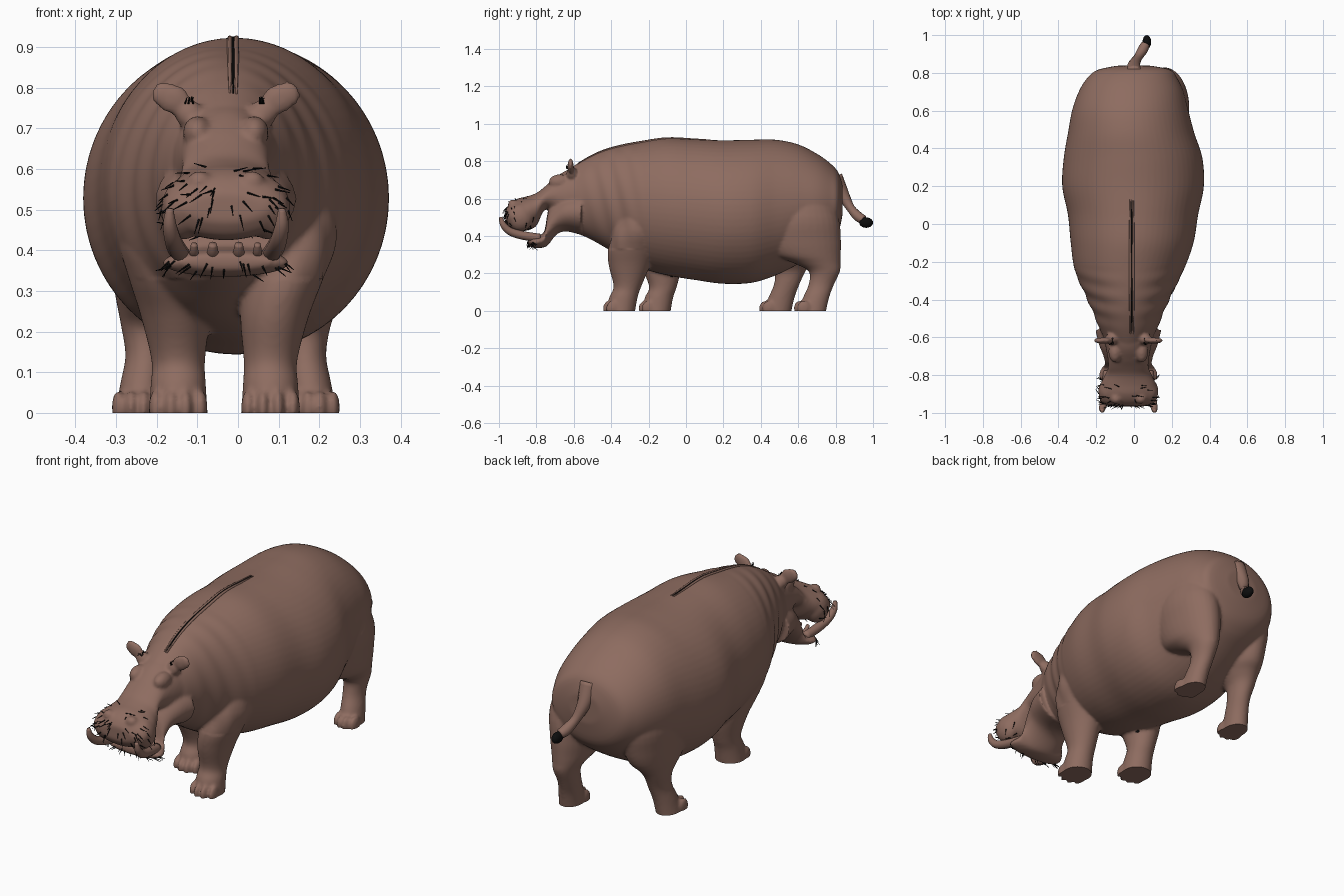
import bpy, bmesh, math, random
from mathutils import Vector, Matrix
from mathutils.bvhtree import BVHTree

random.seed(4)
cube = bpy.data.objects.get("Cube")
if cube:
    bpy.data.objects.remove(cube)


def material(name, rgb):
    m = bpy.data.materials.new(name)
    m.use_nodes = True
    m.diffuse_color = (*rgb, 1)
    bsdf = m.node_tree.nodes["Principled BSDF"]
    bsdf.inputs["Base Color"].default_value = (*rgb, 1)
    bsdf.inputs["Roughness"].default_value = 0.8
    return m


SKIN = material("brown skin", (0.27, 0.15, 0.117))
BLACK = material("black bristle", (0.004, 0.004, 0.004))
HEAD_X = -0.03


def finish(name, bm, mat):
    bmesh.ops.recalc_face_normals(bm, faces=bm.faces[:])
    me = bpy.data.meshes.new(name)
    bm.to_mesh(me)
    bm.free()
    me.materials.append(mat)
    for p in me.polygons:
        p.use_smooth = True
    ob = bpy.data.objects.new(name, me)
    bpy.context.scene.collection.objects.link(ob)
    return ob


def smooth_rows(rows, steps=4):
    """Catmull-Rom resampling of rows of numbers."""
    rows = [Vector(r) for r in rows]
    out = []
    for i in range(len(rows) - 1):
        p0, p1, p2 = rows[max(i - 1, 0)], rows[i], rows[i + 1]
        p3 = rows[min(i + 2, len(rows) - 1)]
        for k in range(steps):
            t = k / steps
            out.append(p1 + (p2 - p0) * (t / 2)
                       + (p0 * 2 - p1 * 5 + p2 * 4 - p3) * (t * t / 2)
                       + (p1 * 3 - p0 - p2 * 3 + p3) * (t ** 3 / 2))
    return out + [rows[-1]]


def skin_rings(bm, rings):
    loops = [[bm.verts.new(p) for p in ring] for ring in rings]
    n = len(loops[0])
    for a, b in zip(loops, loops[1:]):
        for i in range(n):
            bm.faces.new((a[i], a[(i + 1) % n], b[(i + 1) % n], b[i]))
    bm.faces.new(loops[0][::-1])
    bm.faces.new(loops[-1])


def circle(n):
    return [(math.cos(math.tau * i / n), math.sin(math.tau * i / n)) for i in range(n)]


def loft_y(bm, rows):
    """Rows: y, centre x, bottom z, top z, half width."""
    skin_rings(bm, [[(x + w * c, y, (lo + hi) / 2 + (hi - lo) / 2 * s) for c, s in circle(64)]
                    for y, x, lo, hi, w in smooth_rows(rows, 6)])


def loft_z(bm, rows):
    """Rows: z, centre x, centre y, radius x, radius y."""
    skin_rings(bm, [[(x + rx * c, y + ry * s, z) for c, s in circle(32)]
                    for z, x, y, rx, ry in smooth_rows(rows)])


def tube(bm, rows, sides=12):
    """Rows: x, y, z, radius along a path."""
    pts = smooth_rows(rows)
    rings = []
    for i, p in enumerate(pts):
        d = (pts[min(i + 1, len(pts) - 1)] - pts[max(i - 1, 0)]).to_3d()
        q = d.to_track_quat('Z', 'Y')
        rings.append([p.to_3d() + q @ Vector((c * p.w, s * p.w, 0)) for c, s in circle(sides)])
    skin_rings(bm, rings)


def blob(bm, pos, size, tilt=0):
    m = Matrix.Translation(pos) @ Matrix.Rotation(tilt, 4, 'Y') @ Matrix.Diagonal((*size, 1))
    bmesh.ops.create_uvsphere(bm, u_segments=16, v_segments=10, radius=1, matrix=m)


def leg(bm, foot, top, profile, spread):
    """Profile rows: z, blend towards foot, inward and backward bow, radius x, radius y."""
    f, t = Vector(foot), Vector(top)
    rows = []
    for z, k, inward, bow, rx, ry in profile:
        c = t.lerp(f, k)
        rows.append((z, c.x - math.copysign(inward, f.x), c.y + bow, rx, ry))
    loft_z(bm, rows)
    for i in (-1.5, -0.5, 0.5, 1.5):
        blob(bm, (f.x + i * spread, f.y - 0.055 + 0.009 * i * i, 0.014), (0.017, 0.038, 0.042))


# Trunk, from neck to rump
body = bmesh.new()
loft_y(body, [
    (-.66, -.03, .43, .735, .10), (-.56, -.03, .405, .80, .15), (-.46, -.03, .355, .85, .19),
    (-.36, -.03, .295, .88, .235), (-.24, -.025, .23, .902, .29), (-.1, -.01, .19, .922, .325),
    (.05, -.005, .165, .917, .345), (.2, -.005, .145, .912, .375), (.35, -.005, .15, .915, .367),
    (.48, -.015, .19, .915, .335), (.6, -.02, .25, .89, .308), (.7, -.015, .31, .84, .278),
    (.77, -.01, .36, .79, .24), (.815, 0, .42, .74, .195), (.838, 0, .52, .67, .09)])

# Upper head and muzzle
loft_y(body, [
    (-.58, HEAD_X, .45, .775, .135), (-.66, HEAD_X, .48, .74, .118), (-.72, HEAD_X, .535, .695, .108),
    (-.76, HEAD_X, .535, .66, .108), (-.80, HEAD_X, .455, .63, .125), (-.85, HEAD_X, .43, .612, .147),
    (-.90, HEAD_X, .425, .60, .155), (-.94, HEAD_X, .435, .575, .145), (-.965, HEAD_X, .47, .54, .10)])

# Lower jaw and cheeks
loft_y(body, [
    (-.56, HEAD_X, .41, .64, .175), (-.64, HEAD_X, .425, .62, .155), (-.69, HEAD_X, .41, .595, .135),
    (-.735, HEAD_X, .355, .54, .125), (-.758, HEAD_X, .34, .425, .14), (-.79, HEAD_X, .335, .405, .155),
    (-.82, HEAD_X, .338, .40, .15), (-.845, HEAD_X, .355, .39, .11)])

# Brows, nostrils, lips and ears
for s in (-1, 1):
    blob(body, (HEAD_X + s * .07, -.675, .69), (.036, .06, .04))
    blob(body, (HEAD_X + s * .065, -.925, .57), (.03, .028, .025))
    blob(body, (HEAD_X + s * .105, -.885, .50), (.055, .07, .075))
    blob(body, (HEAD_X + s * .09, -.61, .735), (.036, .03, .035))
    blob(body, (HEAD_X + s * .13, -.617, .772), (.046, .017, .037), -s * .45)
    blob(body, (HEAD_X + s * .155, -.617, .785), (.028, .015, .032), -s * .4)

# Legs, in mid stride
front = [(.55, 0, 0, 0, .08, .10), (.43, .1, 0, 0, .10, .135), (.33, .5, 0, .01, .095, .13),
         (.24, .85, 0, .035, .085, .11), (.13, 1, 0, .042, .066, .074), (.07, 1, 0, .02, .068, .076),
         (-.02, 1, 0, .005, .074, .075)]
hind = [(.66, 0, 0, 0, .08, .12), (.5, .1, 0, -.01, .12, .20), (.38, .3, .01, -.01, .115, .205),
        (.3, .5, .015, .005, .10, .18), (.255, .8, .02, .045, .08, .125), (.21, 1, .02, .075, .06, .083),
        (.14, 1, .02, .058, .05, .068), (.07, 1, .01, .03, .053, .07), (-.02, 1, 0, .005, .058, .075)]
leg(body, (.08, -.355), (.15, -.24), front, .037)
leg(body, (-.147, -.165), (-.2, -.19), front, .037)
leg(body, (.187, .665), (.17, .62), hind, .031)
leg(body, (-.247, .48), (-.19, .58), hind, .031)

# Fuse the body parts into one soft skin
hippo = finish("body", body, SKIN)
remesh = hippo.modifiers.new("fuse", 'REMESH')
remesh.mode = 'VOXEL'
remesh.voxel_size = 0.008
soften = hippo.modifiers.new("soften", 'SMOOTH')
soften.factor = 0.5
soften.iterations = 6
fused = bpy.data.meshes.new_from_object(hippo.evaluated_get(bpy.context.evaluated_depsgraph_get()))
hippo.modifiers.clear()
bm = bmesh.new()
bm.from_mesh(fused)

# Neck folds on the flanks, then flat soles
bm.normal_update()
shift = {}
for v in bm.verts:
    if -.58 < v.co.y < -.22 and v.co.z > .33:
        fade = math.sin(math.pi * (v.co.y + .58) / .36) * min(1, abs(v.co.x + .02) / .15)
        shift[v] = v.normal * .003 * fade * math.sin((v.co.y + .25 * v.co.z) * 65)
for v, d in shift.items():
    v.co += d
cut = bmesh.ops.bisect_plane(bm, geom=bm.verts[:] + bm.edges[:] + bm.faces[:],
                             plane_co=(0, 0, 0), plane_no=(0, 0, -1), clear_outer=True)
bmesh.ops.holes_fill(bm, edges=[e for e in cut["geom_cut"] if isinstance(e, bmesh.types.BMEdge)])
tree = BVHTree.FromBMesh(bm)
bm.to_mesh(hippo.data)
bm.free()
for p in hippo.data.polygons:
    p.use_smooth = True
    p.material_index = 0
bpy.context.view_layer.objects.active = hippo
hippo.select_set(True)
bpy.ops.object.shade_smooth_by_angle(angle=math.radians(50))

# Tusks and front teeth
bm = bmesh.new()
for s in (-1, 1):
    tube(bm, [(HEAD_X + s * x, y, z, r) for x, y, z, r in (
        (.11, -.78, .39, .022), (.12, -.87, .403, .023), (.13, -.94, .425, .021),
        (.138, -.978, .462, .017), (.138, -.99, .502, .009))])
    for x, r in ((.032, .014), (.078, .011)):
        tube(bm, [(HEAD_X + s * x, -.80, .38, r), (HEAD_X + s * x, -.835, .395, r),
                  (HEAD_X + s * x, -.853, .415, r * .7)])
finish("tusks_and_teeth", bm, SKIN)

# Tail and its tuft, and the small tuft under the chest
bm = bmesh.new()
tube(bm, [(0, .79, .71, .05), (0, .84, .62, .034), (.02, .88, .55, .023),
          (.045, .92, .505, .027), (.06, .95, .488, .024)])
finish("tail", bm, SKIN)
for name, pos, size in (("tail_tuft", (.068, .963, .472), (.023, .037, .028)),
                        ("belly_tuft", (-.09, -.08, .192), (.012, .018, .012))):
    bm = bmesh.new()
    blob(bm, pos, size)
    finish(name, bm, BLACK)

# Raised double ridge along the spine, with a dark crease between
for name, off, rad, mat in (("left_spine_ridge", -.004, .007, SKIN), ("right_spine_ridge", -.02, .007, SKIN),
                            ("spine_crease", -.012, .0045, BLACK)):
    bm = bmesh.new()
    path = []
    for i in range(15):
        y = -.58 + .71 * i / 14
        hit = tree.ray_cast(Vector((off, y, 2)), Vector((0, 0, -1)))[0]
        path.append((off, y, hit.z, rad * math.sin(math.pi * (i + .6) / 15.2) ** .5))
    tube(bm, path, 8)
    finish(name, bm, mat)


def bristle(bm, pos, direction, length, radius=.0026):
    q = direction.to_track_quat('Z', 'Y').to_matrix().to_4x4()
    bmesh.ops.create_cone(bm, cap_ends=True, segments=4, radius1=radius, radius2=.0008, depth=length,
                          matrix=Matrix.Translation(pos + direction * length * .4) @ q)


# Whiskers lying along the muzzle and chin
bm = bmesh.new()
for i in range(84):
    chin = i % 4 == 0
    z = random.uniform(.335, .37) if chin else random.uniform(.45, .565)
    y = random.uniform(-.9, -.8) if chin else random.uniform(-1.02, -.84)
    probe = Vector((HEAD_X + random.uniform(-.17, .17), y, z))
    hit, normal, _, _ = tree.find_nearest(probe)
    sweep = Vector(((hit.x - HEAD_X) * 5, random.uniform(0, .3), random.uniform(-1.2, -.1)))
    aim = (sweep - normal * sweep.dot(normal)).normalized() + normal * .35
    bristle(bm, hit + normal * .002, aim.normalized(), random.uniform(.025, .042))
finish("whiskers", bm, BLACK)

# Dark tufts inside the ears
bm = bmesh.new()
for s in (-1, 1):
    for i in range(14):
        base = Vector((HEAD_X + s * random.uniform(.08, .1), random.uniform(-.64, -.60), .762))
        aim = Vector((random.uniform(-.4, .4), random.uniform(-.8, 0), 1)).normalized()
        bristle(bm, base, aim, .018)
finish("ear_tufts", bm, BLACK)
